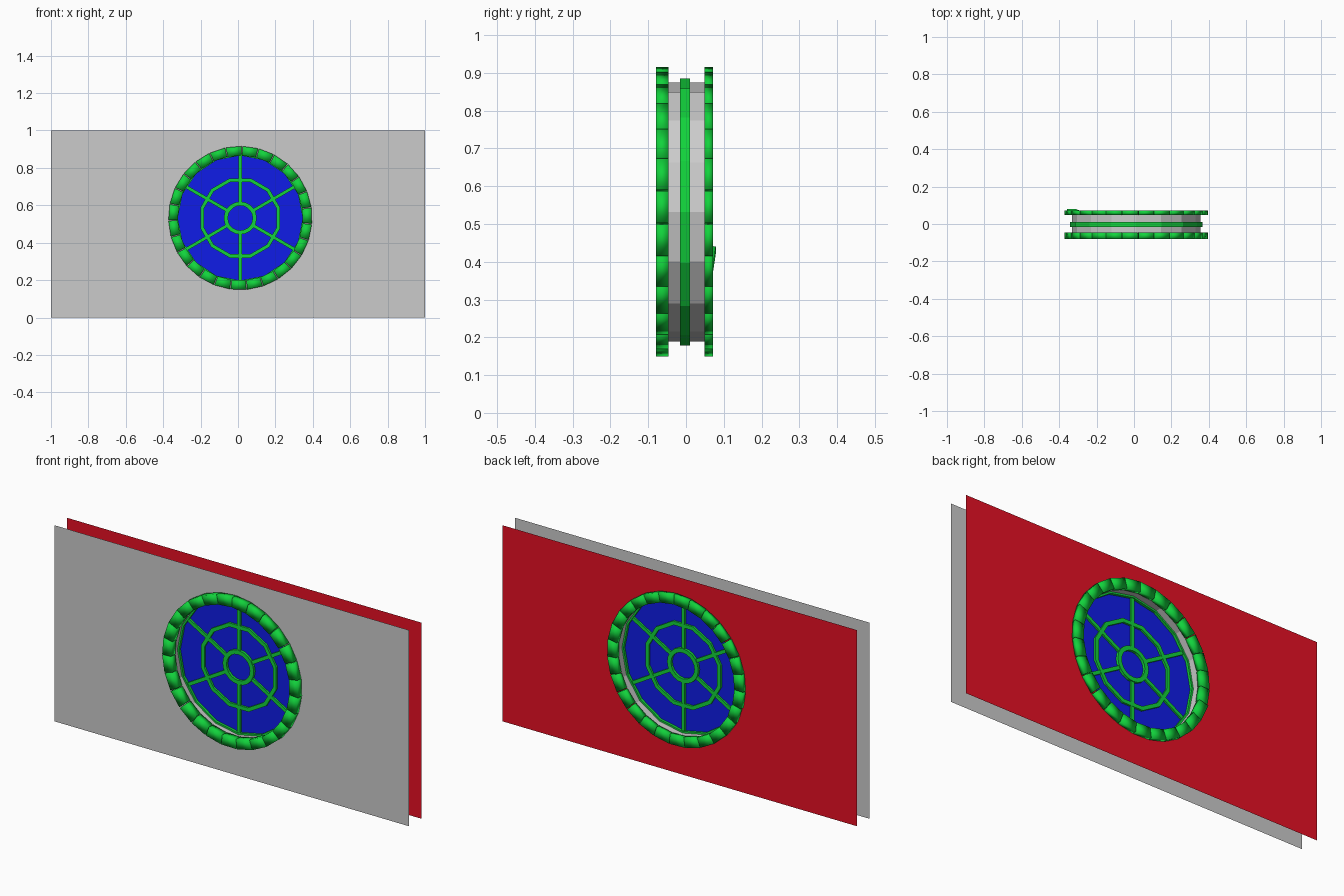
import bpy, bmesh, math
from mathutils import Vector, Matrix

if "Cube" in bpy.data.objects:
    bpy.data.objects.remove(bpy.data.objects["Cube"])

CX, CZ = 0.012, 0.532      # window centre
WALL_Y = 0.05              # half distance between the two wall faces
HOLE_R, HOLE_N = 0.343, 16
STONES = 27


def material(name, rgb):
    m = bpy.data.materials.new(name)
    m.diffuse_color = (*rgb, 1)
    m.use_nodes = True
    m.node_tree.nodes["Principled BSDF"].inputs["Base Color"].default_value = m.diffuse_color
    return m


GREEN = material("green", (0.006, 0.65, 0.045))
BLUE = material("blue", (0.005, 0.012, 0.8))
RED = material("red", (0.8, 0.005, 0.018))


def polar(r, a, y):
    return Vector((CX + r * math.cos(a), y, CZ + r * math.sin(a)))


def finish(name, bm, mat=None, smooth=False, recalc=True):
    if recalc:
        bmesh.ops.recalc_face_normals(bm, faces=bm.faces)
    me = bpy.data.meshes.new(name)
    bm.to_mesh(me)
    bm.free()
    if mat:
        me.materials.append(mat)
    for p in me.polygons:
        p.use_smooth = smooth
    ob = bpy.data.objects.new(name, me)
    bpy.context.collection.objects.link(ob)
    return ob


def hexahedron(bm, pts):
    v = [bm.verts.new(p) for p in pts]
    for f in ((0, 1, 2, 3), (7, 6, 5, 4), (0, 4, 5, 1),
              (1, 5, 6, 2), (2, 6, 7, 3), (3, 7, 4, 0)):
        bm.faces.new([v[i] for i in f])
    return v


def wall(name, y, mat):
    # flat sheet with a round opening
    bm = bmesh.new()
    outer = [(-1, y, 0), (1, y, 0), (1, y, 1), (-1, y, 1)]
    hole = [polar(HOLE_R, 2 * math.pi * i / HOLE_N, y) for i in range(HOLE_N)]
    for loop in (outer, hole):
        vs = [bm.verts.new(p) for p in loop]
        for i in range(len(vs)):
            bm.edges.new((vs[i], vs[i - 1]))
    bmesh.ops.triangle_fill(bm, edges=bm.edges[:], use_beauty=True)
    for f in bm.faces:
        f.normal_update()
        if f.normal.y * y < 0:
            f.normal_flip()
    finish(name, bm, mat, recalc=False)


def ring(name, r_out, r_in, n, y0, y1, phase=0.0):
    # closed polygonal band with rectangular section
    bm = bmesh.new()
    section = [(r_out, y0), (r_out, y1), (r_in, y1), (r_in, y0)]
    loops = [[bm.verts.new(polar(r, phase + 2 * math.pi * i / n, y))
              for r, y in section] for i in range(n)]
    for i in range(n):
        a, b = loops[i - 1], loops[i]
        for k in range(4):
            bm.faces.new((a[k], a[k - 1], b[k - 1], b[k]))
    finish(name, bm, GREEN)


def stone_ring(name, y0, y1, loose=None):
    # wedge blocks around the opening, one may be knocked askew
    bm = bmesh.new()
    step = 2 * math.pi / STONES
    for k in range(STONES):
        a0 = math.radians(8.6) + k * step + 0.006
        a1 = a0 + step - 0.012
        vs = hexahedron(bm, [polar(r, a, y) for y in (y0, y1)
                             for r, a in ((0.334, a0), (0.384, a0),
                                          (0.384, a1), (0.334, a1))])
        if k == loose:
            mid = (a0 + a1) / 2
            axis = Vector((math.cos(mid), 0, math.sin(mid)))
            bmesh.ops.rotate(bm, verts=vs, cent=polar(0.36, mid, (y0 + y1) / 2),
                             matrix=Matrix.Rotation(math.radians(8), 3, axis))
            bmesh.ops.translate(bm, verts=vs, vec=(0, 0.003, 0))
    finish(name, bm, GREEN, smooth=True)


# Walls
wall("front_wall", -WALL_Y, None)
wall("back_wall", WALL_Y, RED)

# Tunnel lining through the wall
bm = bmesh.new()
rims = [[bm.verts.new(polar(HOLE_R, 2 * math.pi * i / HOLE_N, y))
         for i in range(HOLE_N)] for y in (-WALL_Y, WALL_Y)]
for i in range(HOLE_N):
    bm.faces.new((rims[0][i - 1], rims[0][i], rims[1][i], rims[1][i - 1]))
for f in bm.faces:
    f.normal_update()
    c = f.calc_center_median() - Vector((CX, 0, CZ))
    if f.normal.dot(c) > 0:
        f.normal_flip()
finish("opening_lining", bm, recalc=False)

# Stone surrounds
stone_ring("front_stones", -0.08, -0.046)
stone_ring("back_stones", 0.049, 0.071, loose=14)

# Glass pane
bm = bmesh.new()
bm.faces.new([bm.verts.new(polar(0.342, 2 * math.pi * i / HOLE_N, -0.003))
              for i in range(HOLE_N)])
finish("glass", bm, BLUE)

# Window frame rings
ring("outer_frame", 0.353, 0.334, HOLE_N, -0.016, 0.01)
ring("middle_frame", 0.22, 0.2, 12, -0.013, 0.007, math.radians(15))
ring("hub_frame", 0.088, 0.066, 20, -0.016, 0.01)

# Spokes
bm = bmesh.new()
for k in range(6):
    a = math.radians(30 + 60 * k)
    side = Vector((-math.sin(a), 0, math.cos(a))) * 0.009
    hexahedron(bm, [polar(r, a, y) + side * s for y in (-0.012, 0.006)
                    for r, s in ((0.075, -1), (0.34, -1), (0.34, 1), (0.075, 1))])
finish("spokes", bm, GREEN)
